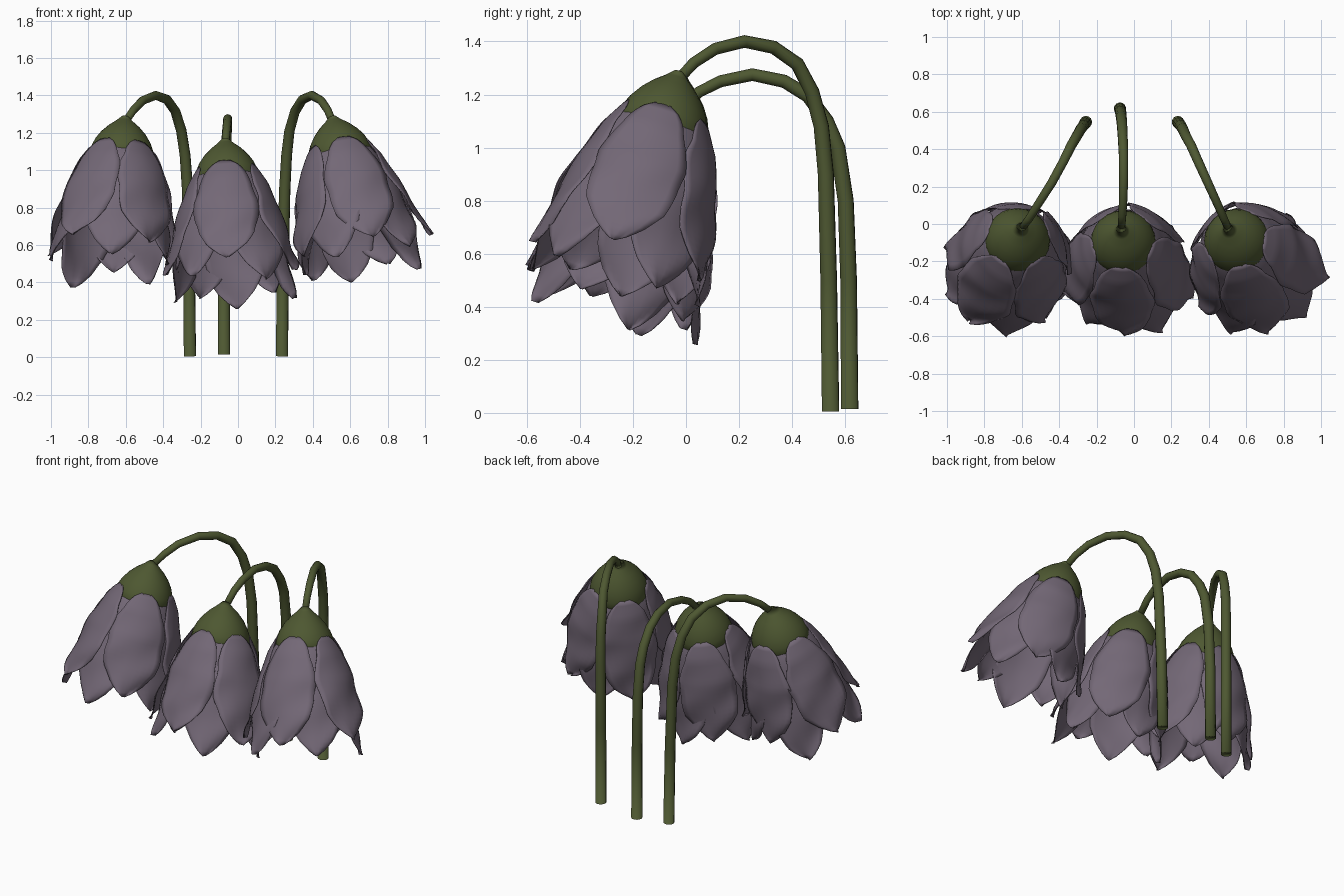
import bpy, math, random
from mathutils import Vector

if "Cube" in bpy.data.objects:
    bpy.data.objects.remove(bpy.data.objects["Cube"])

random.seed(4)

def material(name, rgb):
    m = bpy.data.materials.new(name)
    m.diffuse_color = (*rgb, 1)
    m.use_nodes = True
    m.node_tree.nodes["Principled BSDF"].inputs["Base Color"].default_value = m.diffuse_color
    return m

PETAL = material("dusky purple", (0.172, 0.138, 0.182))
GREEN = material("olive green", (0.076, 0.097, 0.031))

def make_object(name, verts, faces, mat):
    me = bpy.data.meshes.new(name)
    me.from_pydata([tuple(v) for v in verts], [], faces)
    me.materials.append(mat)
    ob = bpy.data.objects.new(name, me)
    bpy.context.collection.objects.link(ob)
    for p in me.polygons:
        p.use_smooth = True
    return ob

def lerp_table(table, t):
    for (a, x), (b, y) in zip(table, table[1:]):
        if t <= b:
            k = (t - a) / (b - a)
            return x + (y - x) * k
    return table[-1][1]

def frame(axis):
    a = Vector(axis).normalized()
    e1 = (Vector((1, 0, 0)) - a * a.x).normalized()
    e2 = e1.cross(a).normalized()
    if e2.y < 0:
        e2 = -e2
    return a, e1, e2

# petal half width along its length, and bell radius at each depth
WIDTH = [(0, .03), (.05, .075), (.12, .105), (.25, .14), (.42, .168), (.6, .172),
         (.75, .15), (.87, .105), (.95, .055), (1, .008)]
OUTER = [(.12, .135), (.16, .162), (.25, .215), (.4, .268), (.6, .31), (.8, .34), (1, .35)]
INNER = [(.12, .11), (.18, .15), (.25, .19), (.4, .245), (.6, .285), (.8, .315), (1, .34)]

def petal(name, apex, basis, az, table, d0, d1, flare, scale):
    a, e1, e2 = basis
    out = e1 * math.cos(az) + e2 * math.sin(az)
    side = -e1 * math.sin(az) + e2 * math.cos(az)
    nu, nv, ph = 24, 10, random.uniform(0, 6)
    verts, faces = [], []
    for i in range(nu + 1):
        u = i / nu
        d = d0 + (d1 - d0) * u
        w = lerp_table(WIDTH, u) * scale * (1 + .03 * math.sin(17 * u + ph))
        r = lerp_table(table, d) + flare * u * u
        for j in range(nv + 1):
            v = 2 * j / nv - 1
            s = w * v
            ripple = .011 * u * math.sin(14 * u + 2.5 * v + ph) * (.4 + abs(v))
            rad = r - .85 * s * s / (2 * max(r, .2)) + ripple
            verts.append(apex + a * d + out * rad + side * s)
    for i in range(nu):
        for j in range(nv):
            k = i * (nv + 1) + j
            faces.append((k, k + 1, k + nv + 2, k + nv + 1))
    ob = make_object(name, verts, faces, PETAL)
    sol = ob.modifiers.new("thickness", 'SOLIDIFY')
    sol.thickness = .004
    sol.offset = 0

def tube(name, rings):
    # closed skin over equal rings of points
    n = len(rings[0])
    faces = [(i * n + j, i * n + (j + 1) % n, (i + 1) * n + (j + 1) % n, (i + 1) * n + j)
             for i in range(len(rings) - 1) for j in range(n)]
    faces += [tuple(range(n)), tuple(range((len(rings) - 1) * n, len(rings) * n))]
    make_object(name, [p for ring in rings for p in ring], faces, GREEN)

def ring(c, s, b, r, n):
    return [c + (s * math.cos(2 * math.pi * j / n) + b * math.sin(2 * math.pi * j / n)) * r
            for j in range(n)]

def calyx(name, apex, basis):
    a, e1, e2 = basis
    prof = [(.018, -.015), (.045, .012), (.085, .045), (.122, .085), (.15, .127),
            (.169, .172), (.174, .205), (.168, .235), (.14, .265), (.08, .285), (.01, .29)]
    tube(name, [ring(apex + a * d, e1, e2, r, 24) for r, d in prof])

def stem(name, pts):
    pts, rings = [Vector(p) for p in pts], []
    for i, p in enumerate(pts):
        t = (pts[min(i + 1, len(pts) - 1)] - pts[max(i - 1, 0)]).normalized()
        s = t.cross(Vector((1, .15, 0))).normalized()
        rings.append(ring(p, s, t.cross(s), .033 - .013 * i / (len(pts) - 1), 12))
    tube(name, rings)

# side profile (y, z) of the arching stems, with x positions per flower
TALL = [(.545, .005), (.538, .5), (.527, .9), (.51, 1.08), (.475, 1.21), (.42, 1.315),
        (.33, 1.378), (.22, 1.4), (.11, 1.372), (.03, 1.32), (-.03, 1.255)]
LOW = [(.617, .015), (.613, .5), (.602, .8), (.572, 1.0), (.53, 1.1), (.46, 1.195),
       (.37, 1.25), (.25, 1.275), (.13, 1.25), (.05, 1.21), (-.03, 1.135)]
FLOWERS = [
    ("left", (-.605, -.025, 1.272), (-.09, -.31, -1), -54, TALL,
     [-.257, -.262, -.27, -.283, -.303, -.335, -.38, -.44, -.51, -.56, -.605]),
    ("middle", (-.068, -.035, 1.152), (.05, -.32, -1), -94, LOW,
     [-.075, -.075, -.072, -.068, -.064, -.06, -.056, -.055, -.058, -.062, -.068]),
    ("right", (.507, -.03, 1.272), (.21, -.31, -1), -80, TALL,
     [.235, .24, .25, .26, .275, .305, .345, .395, .445, .48, .507]),
]
for name, apex, axis, az0, prof, xs in FLOWERS:
    apex, basis = Vector(apex), frame(axis)
    stem(name + "_stem", [(x, y, z) for x, (y, z) in zip(xs, prof)])
    calyx(name + "_calyx", apex, basis)
    # five outer petals over five longer inner ones
    for i in range(5):
        az = math.radians(az0 + 72 * i)
        flare = .06 if (name, i) == ("right", 1) else random.uniform(-.01, .03)
        petal(f"{name}_outer_petal_{i}", apex, basis, az, OUTER, .155,
              random.uniform(.75, .8), flare, 1)
        petal(f"{name}_inner_petal_{i}", apex, basis, az + math.radians(36), INNER, .17,
              random.uniform(.81, .88), random.uniform(-.01, .03), .95)
